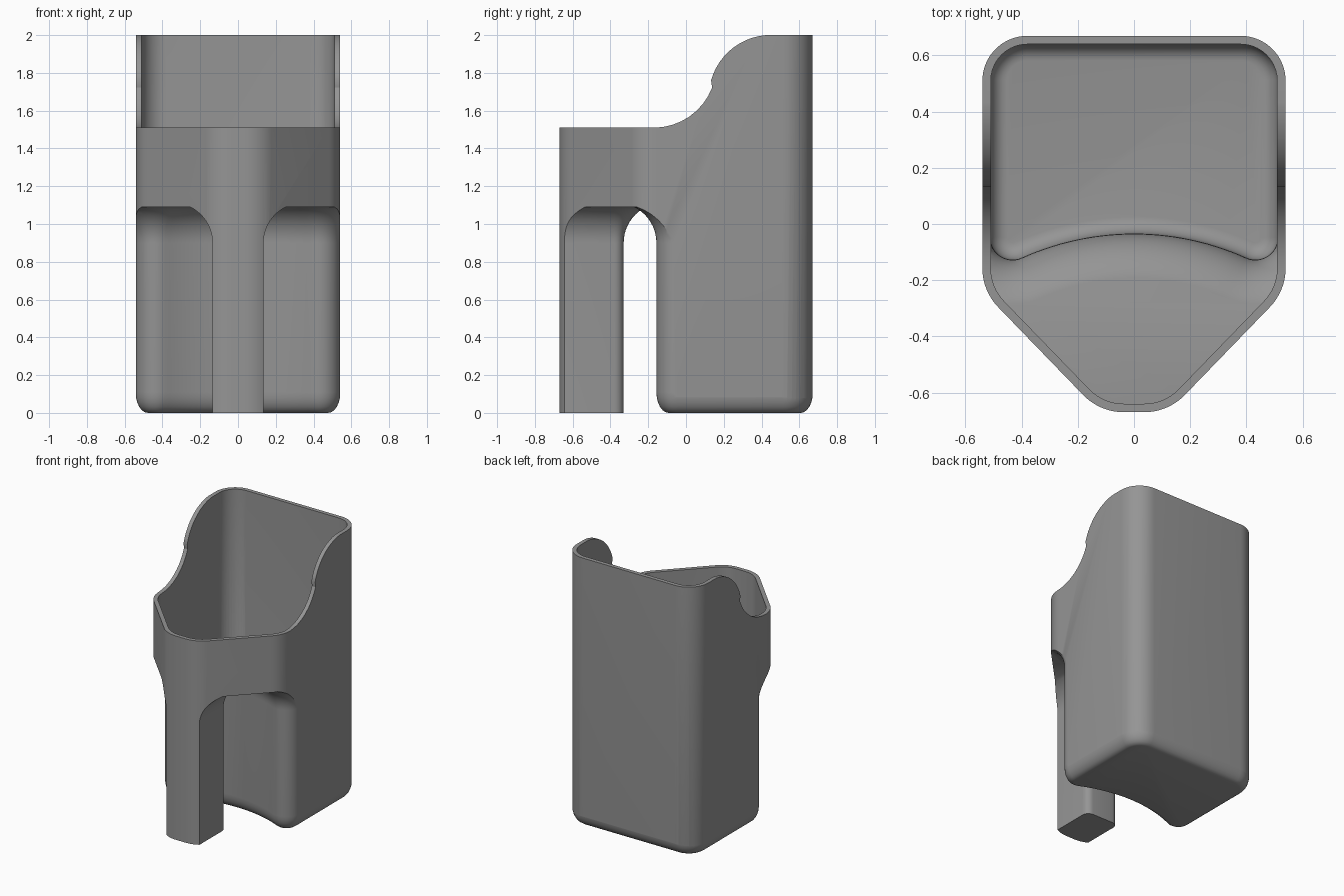
import bpy, bmesh, math
from math import pi, sin, cos, sqrt

if "Cube" in bpy.data.objects:
    bpy.data.objects.remove(bpy.data.objects["Cube"])

# ---------- helpers ----------
def section(arcs, d):
    """Closed, mirrored outline made of tangent arcs and grown outward by d."""
    half = []
    for cx, cy, r, a0, a1, n, hollow in arcs:
        rad = r - d if hollow else r + d
        for i in range(n if hollow else n + 1):
            a = a0 + (a1 - a0) * i / n
            half.append((cx + rad * cos(a), cy + rad * sin(a)))
    return half + [(-x, y) for x, y in reversed(half) if abs(x) > 1e-5]

def make(name, rings):
    """Skin a stack of equal rings of 3D points and cap both ends."""
    bm = bmesh.new()
    rows = [[bm.verts.new(p) for p in ring] for ring in rings]
    n = len(rows[0])
    for a, b in zip(rows, rows[1:]):
        for i in range(n):
            j = (i + 1) % n
            bm.faces.new((a[i], a[j], b[j], b[i]))
    bm.faces.new(rows[0][::-1])
    bm.faces.new(rows[-1])
    bmesh.ops.recalc_face_normals(bm, faces=bm.faces)
    me = bpy.data.meshes.new(name)
    bm.to_mesh(me)
    bm.free()
    ob = bpy.data.objects.new(name, me)
    bpy.context.collection.objects.link(ob)
    return ob

def loft(name, arcs, levels):
    return make(name, [[(x, y, z) for x, y in section(arcs, d)] for z, d in levels])

def block(name, z0, z1):
    sq = [(-1, -1), (1, -1), (1, 1), (-1, 1)]
    return make(name, [[(x, y, z) for x, y in sq] for z in (z0, z1)])

def cut(ob, *tools):
    """Subtract the tools from ob and discard them."""
    for t in tools:
        m = ob.modifiers.new("cut", 'BOOLEAN')
        m.operation, m.solver, m.object = 'DIFFERENCE', 'EXACT', t
        dg = bpy.context.evaluated_depsgraph_get()
        me = bpy.data.meshes.new_from_object(ob.evaluated_get(dg))
        ob.modifiers.clear()
        ob.data = me
        bpy.data.objects.remove(t)
    return ob

def flare(z0, rise, r, base=0.0, n=10):
    """Fillet widening a section towards the shoulder, run on past the top."""
    out = []
    for i in range(n + 1):
        h = r * sin(math.asin(rise / r) * i / n)
        out.append((z0 + h, base + r - sqrt(r * r - h * h)))
    return out + [(z0 + rise + 0.06, out[-1][1])]

def foot(z0, h, w, base=0.0, n=6):
    """Rounded bottom edge of a section."""
    return [(z0 + h * (1 - cos(pi / 2 * i / n)), base - w * (1 - sin(pi / 2 * i / n)))
            for i in range(n + 1)]

# ---------- plan outlines (right half, front to back) ----------
back = (0.38, 0.51, 0.16, 0, pi / 2, 10, False)
outline = [(0.037, -0.47, 0.20, -pi / 2, -pi / 4, 8, False),
           (0.34, -0.157, 0.20, -pi / 4, 0, 8, False), back]

lobe_x, lobe_y, scoop_y = 0.432, -0.047, -1.005
th = math.atan2(lobe_y - scoop_y, lobe_x)
scoop_r = math.hypot(lobe_x, lobe_y - scoop_y) - 0.11
body = [(0, scoop_y, scoop_r, pi / 2, th, 14, True),
        (lobe_x, lobe_y, 0.11, th - pi, 0, 12, False),
        (0.382, 0.512, 0.16, 0, pi / 2, 10, False)]

leg = [(0.085, -0.85, 0.05, -pi / 2, 0, 4, False),
       (0.085, -0.38, 0.05, 0, pi / 2, 6, False)]

# ---------- outer form: hand opening around body and front leg ----------
shell = loft("holder", outline, [(0, 0), (2.0, 0)])
body_keep = loft("body_keep", body,
                 [(-0.05, -0.065)] + foot(0, 0.11, 0.065) + flare(0.90, 0.19, 0.212))
leg_keep = loft("leg_keep", leg, [(-0.3, 0)] + flare(0.90, 0.19, 0.212))
opening = cut(block("opening", -0.2, 1.09), body_keep, leg_keep)
cut(shell, opening)

# ---------- inner pocket with shoulder above the leg ----------
pocket = loft("pocket", outline, [(-0.1, -0.03), (2.3, -0.03)])
pocket_keep = loft("pocket_keep", body,
                   foot(0.04, 0.07, 0.06, -0.03) + flare(0.915, 0.205, 0.212, -0.03))
cut(pocket, cut(block("pocket_floor", -0.3, 1.12), pocket_keep))
cut(shell, pocket)

# ---------- swept rim: low front rising to a high back ----------
rim = [(-1, 1.513), (-0.17, 1.51)]
a_end = math.atan2(0.17, 0.62)
for i in range(1, 13):                      # lower hollow arc
    a = -pi / 2 + (pi / 2 + a_end - 0.03) * i / 12
    rim.append((-0.17 + 0.33 * cos(a), 1.84 + 0.33 * sin(a) - 0.0))
rim = [p for p in rim if p[1] < 1.75]
for i in range(13):                         # upper round arc
    a = pi - 0.28 - (pi / 2 - 0.28) * i / 12
    rim.append((0.45 + 0.33 * cos(a), 1.67 + 0.331 * sin(a)))
rim += [(0.45, 2.5), (-1, 2.5)]
cut(shell, make("rim_cut", [[(x, y, z) for y, z in rim] for x in (-1, 1)]))

# ---------- finish ----------
grey = bpy.data.materials.new("mid grey")
grey.diffuse_color = (0.3, 0.3, 0.3, 1)
grey.use_nodes = True
grey.node_tree.nodes["Principled BSDF"].inputs["Base Color"].default_value = grey.diffuse_color
shell.data.materials.clear()
shell.data.materials.append(grey)
for p in shell.data.polygons:
    p.material_index = 0
bpy.ops.object.select_all(action='DESELECT')
shell.select_set(True)
bpy.context.view_layer.objects.active = shell
bpy.ops.object.shade_smooth_by_angle(angle=math.radians(30))
